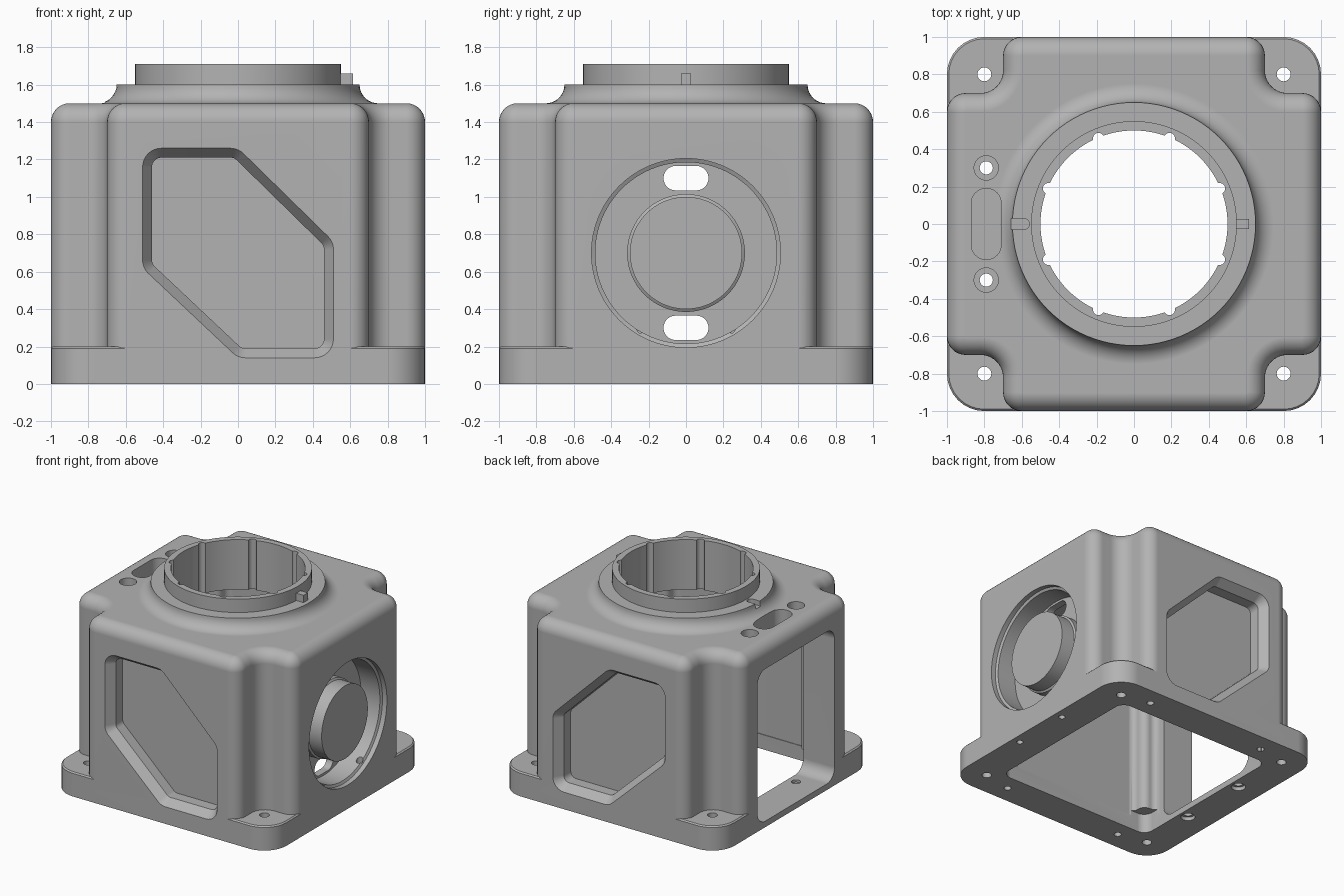
import bpy, bmesh, math
from mathutils import Vector

old = bpy.data.objects.get("Cube")
if old:
    bpy.data.objects.remove(old, do_unlink=True)

grey = bpy.data.materials.new("cast_grey")
grey.use_nodes = True
colour = (0.45, 0.45, 0.45, 1)
grey.diffuse_color = colour
grey.node_tree.nodes["Principled BSDF"].inputs["Base Color"].default_value = colour


def rounded(points, convex, concave=0.0, inset=0.0, steps=8):
    """Counter-clockwise outline, offset inwards, with filleted corners."""
    pts = [Vector(p) for p in points]
    n = len(pts)
    out = []
    for i, p in enumerate(pts):
        a = (p - pts[i - 1]).normalized()
        b = (pts[(i + 1) % n] - p).normalized()
        cross = a.x * b.y - a.y * b.x
        turn = a.angle(b)
        bis = (b - a).normalized()            # points into the fillet
        side = 1 if cross > 0 else -1
        half = (math.pi - turn) / 2
        corner = p + bis * (side * inset / math.sin(half))
        r = max(convex - inset if side > 0 else concave + inset, 0.002)
        centre = corner + bis * (r / math.sin(half))
        start = math.atan2(-bis.y, -bis.x) - side * turn / 2
        for k in range(steps + 1):
            t = start + side * turn * k / steps
            out.append((centre.x + r * math.cos(t), centre.y + r * math.sin(t)))
    return out


def rect(hx, hy):
    return [(-hx, -hy), (hx, -hy), (hx, hy), (-hx, hy)]


def circle(r, n=96):
    return [(r * math.cos(math.tau * i / n), r * math.sin(math.tau * i / n)) for i in range(n)]


def cross_shape(s, k):
    return [(-k, -s), (k, -s), (k, -k), (s, -k), (s, k), (k, k),
            (k, s), (-k, s), (-k, k), (-s, k), (-s, -k), (-k, -k)]


PLACE = {"x": lambda u, v, w: (w, u, v),
         "y": lambda u, v, w: (u, w, v),
         "z": lambda u, v, w: (u, v, w)}


def loft(name, rings, axis="z", at=(0, 0)):
    """Solid skinned through (outline, level) rings stacked along an axis."""
    bm = bmesh.new()
    loops = [[bm.verts.new(PLACE[axis](u + at[0], v + at[1], w)) for u, v in outline]
             for outline, w in rings]
    n = len(loops[0])
    for lo, hi in zip(loops, loops[1:]):
        for i in range(n):
            j = (i + 1) % n
            bm.faces.new((lo[i], lo[j], hi[j], hi[i]))
    bm.faces.new(loops[0])
    bm.faces.new(loops[-1])
    bmesh.ops.recalc_face_normals(bm, faces=bm.faces)
    mesh = bpy.data.meshes.new(name)
    bm.to_mesh(mesh)
    bm.free()
    mesh.materials.append(grey)
    obj = bpy.data.objects.new(name, mesh)
    bpy.context.collection.objects.link(obj)
    return obj


def prism(outline, lo, hi, axis="z", at=(0, 0)):
    return loft("cutter", [(outline, lo), (outline, hi)], axis, at)


def lathe(name, profile, axis="z", at=(0, 0)):
    return loft(name, [(circle(r), w) for r, w in profile], axis, at)


def combine(target, tool, operation="DIFFERENCE"):
    mod = target.modifiers.new("cut", "BOOLEAN")
    mod.operation = operation
    mod.solver = "EXACT"
    mod.object = tool
    bpy.context.view_layer.objects.active = target
    bpy.ops.object.modifier_apply(modifier=mod.name)
    bpy.data.objects.remove(tool, do_unlink=True)


def drill(x, y, r, lo, hi):
    combine(housing, prism(circle(r, 32), lo, hi, at=(x, y)))


# Main body with notched corners and a rounded top edge
shape = cross_shape(1, 0.7)
rings = [(rounded(shape, 0.1, 0.12), 0.1)]
for k in range(9):
    t = math.pi / 2 * k / 8
    rings.append((rounded(shape, 0.1, 0.12, 0.098 * (1 - math.cos(t))), 1.4 + 0.1 * math.sin(t)))
housing = loft("housing", rings)

# Base flange
base = rect(1, 1)
flange = loft("flange", [(rounded(base, 0.2), 0), (rounded(base, 0.2), 0.19),
                         (rounded(base, 0.2, 0, 0.01), 0.2)])
combine(housing, flange, "UNION")

# Top boss with a flared foot and a raised collar
profile = [(0.76, 1.45), (0.76, 1.499)]
for k in range(9):
    t = math.pi / 2 * k / 8
    profile.append((0.75 - 0.1 * math.sin(t), 1.6 - 0.1 * math.cos(t)))
profile += [(0.55, 1.6), (0.55, 1.71)]
combine(housing, lathe("boss", profile), "UNION")

# Hollow inside, base opening and top bore
combine(housing, prism(rounded(cross_shape(0.72, 0.6), 0.05, 0.06), 0.12, 1.3))
combine(housing, prism(rounded(rect(0.715, 0.715), 0.08), -0.1, 0.16))
combine(housing, prism(circle(0.5), 1.2, 1.8))
for k in range(8):
    t = math.tau * (k + 0.5) / 8
    drill(0.495 * math.cos(t), 0.495 * math.sin(t), 0.03, 1.25, 1.8)

# Tapered six-sided pockets, front and back
hexagon = [(-0.51, 0.62), (0, 0.14), (0.51, 0.14), (0.51, 0.76), (0, 1.26), (-0.51, 1.26)]
for s in (-1, 1):
    levels = [(-0.036, 1.05), (0.05, 0.93), (0.05, 0.84)]
    combine(housing, loft("pocket", [(rounded(hexagon, 0.1, 0, d), s * w) for d, w in levels], "y"))

# Side doorway
combine(housing, prism(rounded(rect(0.5, 0.625), 0.1), -1.1, -0.6, "x", (0, 0.675)))

# Round stepped recess with a central hub and two slots
combine(housing, lathe("recess", [(0.3, 0.97), (0.3, 0.85), (0.315, 0.84), (0.315, 0.78),
                                  (0.485, 0.78), (0.485, 0.95), (0.505, 0.96), (0.505, 1.05)],
                       "x", (0, 0.7)))
for s in (-1, 1):
    slot = rounded(rect(0.12, 0.065), 0.064)
    combine(housing, prism(slot, 0.6, 0.85, "x", (0, 0.7 + s * 0.4)))

# Slot and counterbored holes above the doorway
combine(housing, prism(rounded(rect(0.08, 0.19), 0.079), 1.2, 1.6, at=(-0.79, 0)))
for s in (-1, 1):
    drill(-0.79, s * 0.3, 0.035, -0.1, 1.6)
    drill(-0.79, s * 0.3, 0.065, 1.44, 1.6)
    drill(-0.79, s * 0.3, 0.055, -0.1, 0.03)
    drill(0.93, s * 0.25, 0.025, -0.1, 0.35)

# Fixing holes in the flange
for sx in (-1, 1):
    for sy in (-1, 1):
        drill(sx * 0.8, sy * 0.8, 0.037, -0.1, 0.3)
        drill(sx * 0.55, sy * 0.85, 0.028, -0.1, 0.1)

# Locating groove on the boss
combine(housing, prism(rounded(rect(0.06, 0.03), 0.029), 1.56, 1.65, at=(-0.62, 0)))

# Locating key on the boss
key = loft("locating_key", [(rect(0.035, 0.028), 1.59), (rect(0.035, 0.028), 1.66)], at=(0.58, 0))

# Smooth curved walls, crisp edges
bpy.ops.object.select_all(action="DESELECT")
housing.select_set(True)
bpy.context.view_layer.objects.active = housing
bpy.ops.object.shade_smooth_by_angle(angle=math.radians(30))
weighted = housing.modifiers.new("even_shading", "WEIGHTED_NORMAL")
weighted.keep_sharp = True
